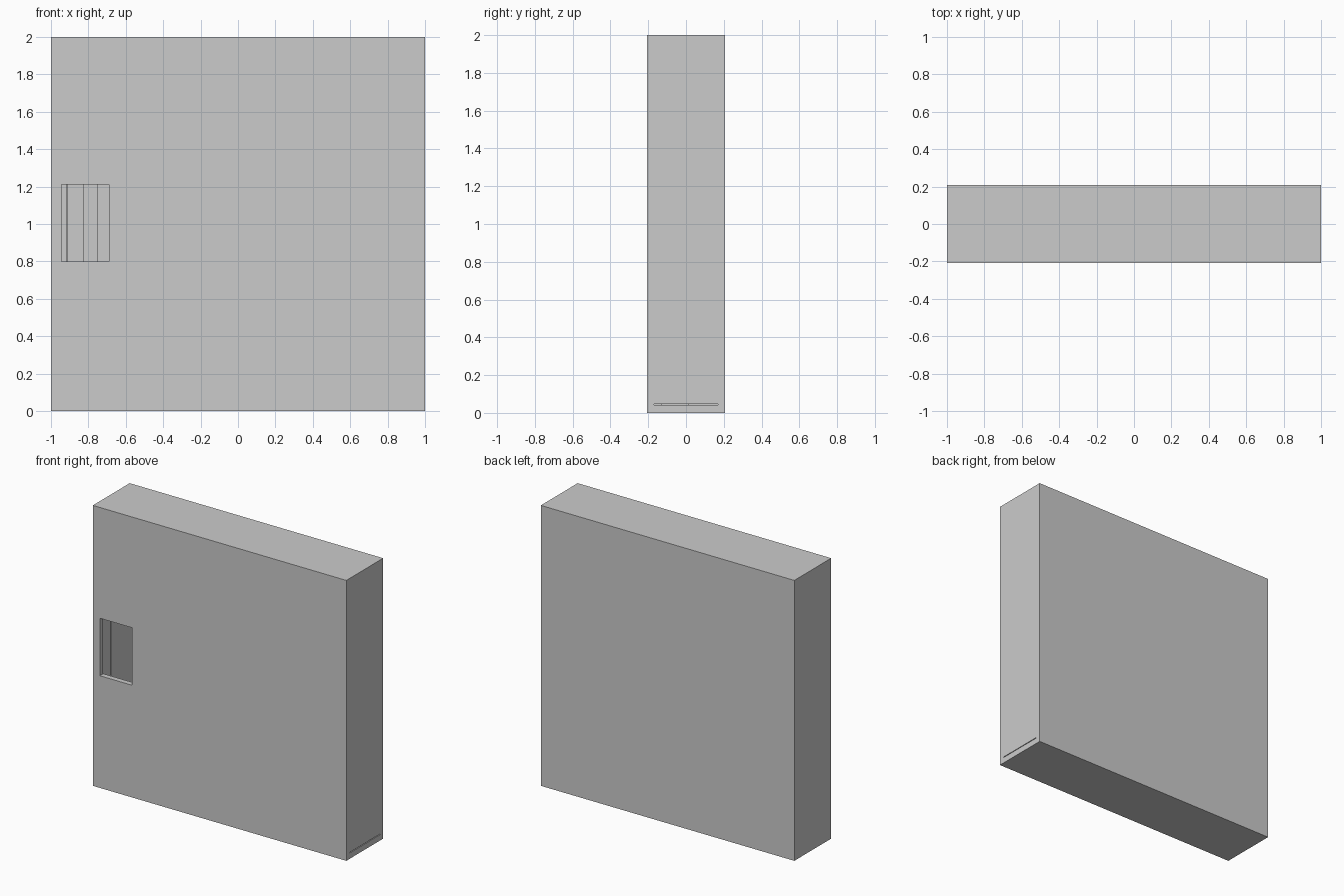
import bpy

if "Cube" in bpy.data.objects:
    bpy.data.objects.remove(bpy.data.objects["Cube"])

W, D, H = 2.0, 0.415, 2.0   # outer size
T = 0.038                   # wall thickness


def box(name, x, y, z):
    """Axis-aligned box from (min, max) ranges."""
    bpy.ops.mesh.primitive_cube_add(
        size=1, location=[(r[0] + r[1]) / 2 for r in (x, y, z)])
    ob = bpy.context.object
    ob.name = name
    ob.scale = [r[1] - r[0] for r in (x, y, z)]
    bpy.ops.object.transform_apply(location=True, rotation=False, scale=True)
    return ob


def cut(target, cutter):
    cutter.hide_render = True
    mod = target.modifiers.new(cutter.name, 'BOOLEAN')
    mod.operation = 'DIFFERENCE'
    mod.solver = 'EXACT'
    mod.object = cutter
    bpy.context.view_layer.objects.active = target
    bpy.ops.object.modifier_apply(modifier=mod.name)
    bpy.data.objects.remove(cutter, do_unlink=True)


front, back = -D / 2, D / 2

# Hollow cabinet shell
shell = box("cabinet_shell", (-W / 2, W / 2), (front, back), (0, H))
cut(shell, box("cavity", (-W / 2 + T, W / 2 - T), (front + T, back - T), (T, H - T)))

# Front window and thin slot low on the right side
cut(shell, box("window", (-0.945, -0.69), (front - 0.1, front + 0.06), (0.80, 1.21)))
cut(shell, box("slot", (W / 2 - 0.06, W / 2 + 0.1), (-0.17, 0.17), (0.041, 0.046)))

# Upright partitions seen through the window
box("thin_partition", (-0.918, -0.912), (front + 0.077, back - T), (T, H - T))
box("rear_post", (-0.83, -0.75), (front + 0.22, back - T), (T, H - T))
